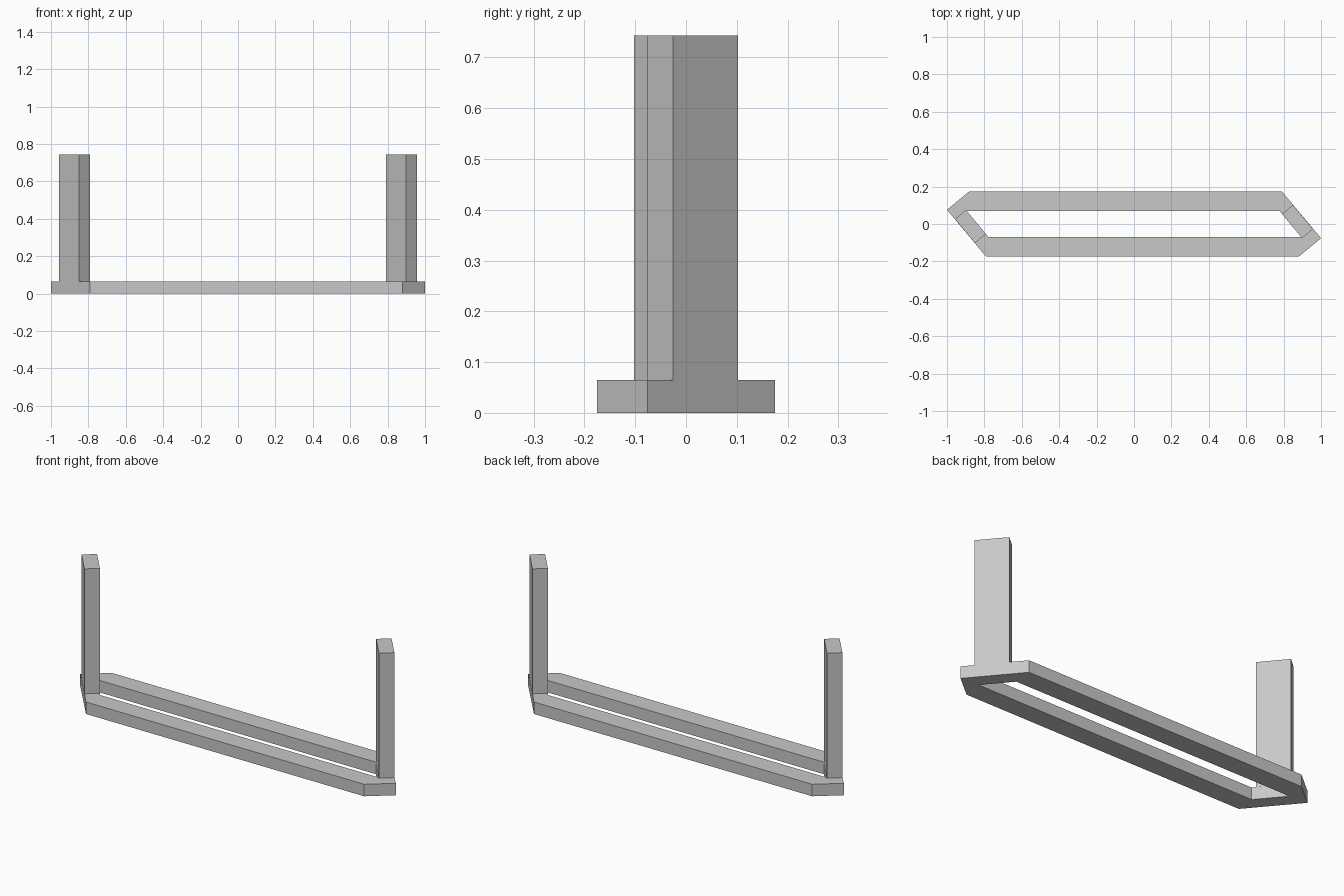
import bpy
import bmesh

cube = bpy.data.objects.get("Cube")
if cube:
    bpy.data.objects.remove(cube, do_unlink=True)

BASE_TOP, POST_TOP = 0.065, 0.743

grey = bpy.data.materials.new("plain grey")
grey.use_nodes = True
colour = (0.58, 0.58, 0.58, 1)
grey.diffuse_color = colour
grey.node_tree.nodes["Principled BSDF"].inputs["Base Color"].default_value = colour


def half_turn(points):
    """Rotate plan points by 180 degrees about the centre."""
    return [(-x, -y) for x, y in points]


def extrude_plan(name, quads, z0, z1):
    """Raise plan quads that share edges into one solid."""
    bm = bmesh.new()
    for quad in quads:
        bm.faces.new([bm.verts.new((x, y, z0)) for x, y in quad])
    bmesh.ops.remove_doubles(bm, verts=bm.verts, dist=0.0005)
    result = bmesh.ops.extrude_face_region(bm, geom=bm.faces[:], use_keep_orig=True)
    for item in result["geom"]:
        if isinstance(item, bmesh.types.BMVert):
            item.co.z = z1
    bmesh.ops.recalc_face_normals(bm, faces=bm.faces)
    mesh = bpy.data.meshes.new(name)
    bm.to_mesh(mesh)
    bm.free()
    mesh.materials.append(grey)
    obj = bpy.data.objects.new(name, mesh)
    bpy.context.collection.objects.link(obj)
    return obj


# Base frame: one long bar and one slanted end, repeated by a half turn
tip, front_out, back_out = (1, -0.076), (0.88, -0.175), (0.79, 0.175)
hole_front, hole_back = (0.895, -0.069), (0.779, 0.069)
far_out, far_hole = half_turn([back_out, hole_back])
end = [tip, back_out, hole_back, hole_front]
bar = [far_out, front_out, hole_front, far_hole]
corner = [front_out, tip, hole_front]
half = [end, bar, corner]
extrude_plan("base_frame", half + [half_turn(q) for q in half], 0, BASE_TOP)

# Upright posts standing on the slanted ends
post = [(0.957, -0.026), (0.85, 0.102), (0.792, 0.053), (0.899, -0.076)]
extrude_plan("left_post", [post], BASE_TOP, POST_TOP)
extrude_plan("right_post", [half_turn(post)], BASE_TOP, POST_TOP)
